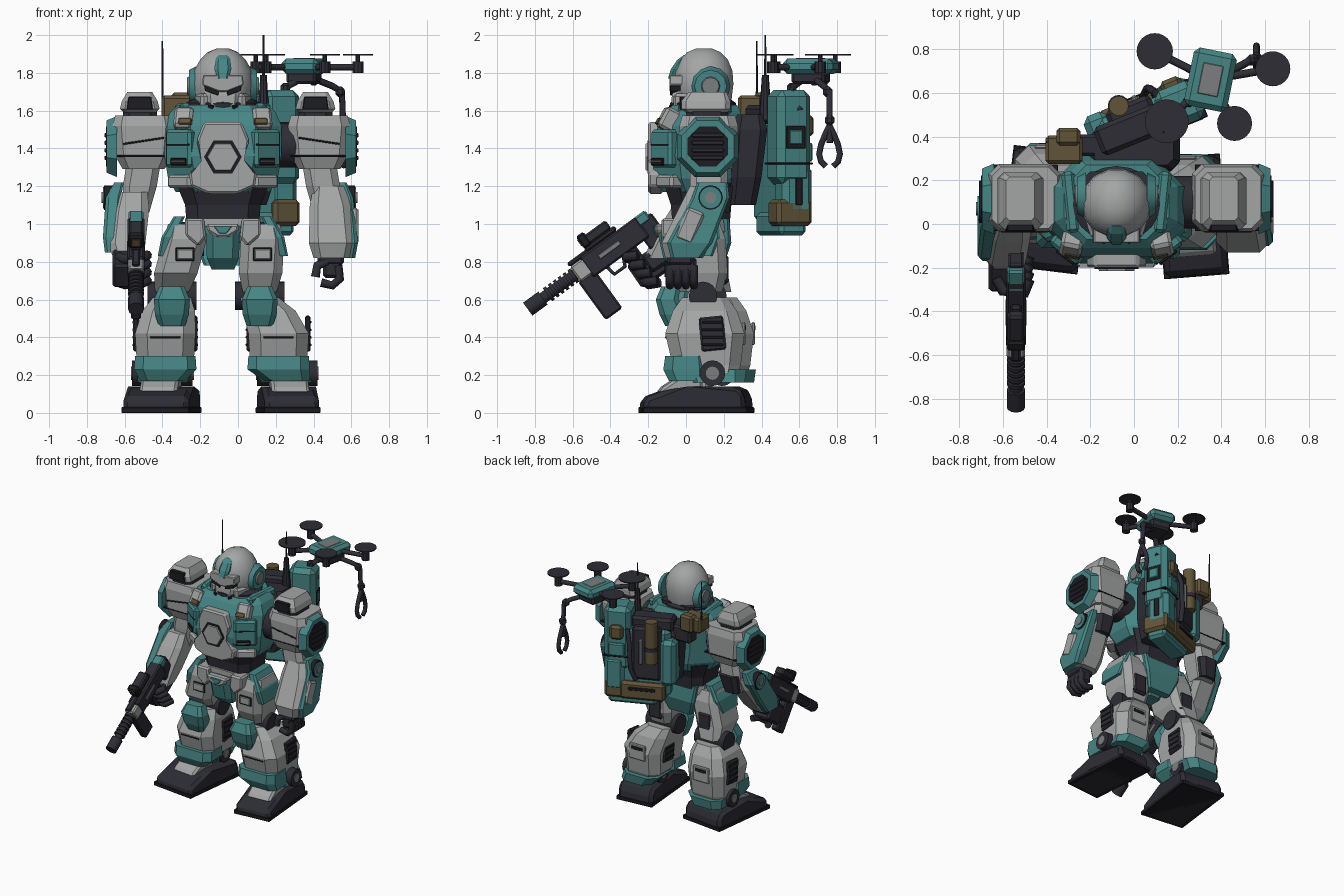
import bpy, bmesh, math
from mathutils import Vector, Matrix, Euler

if "Cube" in bpy.data.objects:
    bpy.data.objects.remove(bpy.data.objects["Cube"])

def material(name, rgb):
    m = bpy.data.materials.new(name)
    m.diffuse_color = (*rgb, 1)
    m.use_nodes = True
    m.node_tree.nodes["Principled BSDF"].inputs["Base Color"].default_value = m.diffuse_color
    return m
GREY = material("armor grey", (.37, .38, .38))
TEAL = material("teal", (.06, .24, .235))
DARK = material("dark metal", (.026, .026, .036))
BROWN = material("olive brown", (.12, .09, .04))
MID = material("mid grey", (.2, .205, .21))
BLACK = material("seam black", (.012, .012, .016))

def finish(name, bm, mat, smooth=False):
    bmesh.ops.recalc_face_normals(bm, faces=bm.faces)
    me = bpy.data.meshes.new(name)
    bm.to_mesh(me); bm.free()
    me.materials.append(mat)
    if smooth:
        me.shade_smooth()
        me.set_sharp_from_angle(angle=math.radians(35))
    ob = bpy.data.objects.new(name, me)
    bpy.context.collection.objects.link(ob)
    return ob

def bevel(bm, w):
    if w:
        bmesh.ops.bevel(bm, geom=bm.edges[:], offset=w, segments=1, affect='EDGES')

def box(name, mat, loc, size, rot=(0, 0, 0), bev=.015):
    bm = bmesh.new()
    bmesh.ops.create_cube(bm, size=1)
    bmesh.ops.scale(bm, vec=size, verts=bm.verts)
    bevel(bm, min(bev, min(size) * .3))
    bmesh.ops.transform(bm, verts=bm.verts, matrix=Matrix.Translation(loc) @ Euler(rot).to_matrix().to_4x4())
    return finish(name, bm, mat)

def cyl(name, mat, a, b, r, r2=None, n=16, spin=0):
    a, b = Vector(a), Vector(b)
    bm = bmesh.new()
    bmesh.ops.create_cone(bm, cap_ends=True, segments=n, radius1=r, radius2=r if r2 is None else r2, depth=(b - a).length)
    q = (b - a).to_track_quat('Z', 'Y').to_matrix().to_4x4()
    bmesh.ops.transform(bm, verts=bm.verts, matrix=Matrix.Translation((a + b) / 2) @ q @ Matrix.Rotation(spin, 4, 'Z'))
    return finish(name, bm, mat, n > 10)

def loft(name, mat, secs, c=.4, n=8):
    """Stack of rings (z, x, y, half_x, half_y): chamfered rectangles, or ellipses if n > 8."""
    bm, rings = bmesh.new(), []
    for z, x, y, hx, hy in secs:
        ch = c * min(hx, hy)
        if n == 8:
            p = [(hx, ch - hy), (hx, hy - ch), (hx - ch, hy), (ch - hx, hy), (-hx, hy - ch), (-hx, ch - hy), (ch - hx, -hy), (hx - ch, -hy)]
        else:
            p = [(hx * math.cos(2 * math.pi * i / n), hy * math.sin(2 * math.pi * i / n)) for i in range(n)]
        rings.append([bm.verts.new((x + u, y + v, z)) for u, v in p])
    for a, b in zip(rings, rings[1:]):
        for i in range(n):
            bm.faces.new((a[i], a[(i + 1) % n], b[(i + 1) % n], b[i]))
    bm.faces.new(rings[0]); bm.faces.new(rings[-1])
    return finish(name, bm, mat, n > 8)

def prism(name, mat, pts, d0, d1, axis='y', bev=.012, yaw=0):
    """Extrude an (x,z) outline along y, or a (y,z) outline along x."""
    f = (lambda u, v, d: (u, d, v)) if axis == 'y' else (lambda u, v, d: (d, u, v))
    bm = bmesh.new()
    a = [bm.verts.new(f(u, v, d0)) for u, v in pts]
    b = [bm.verts.new(f(u, v, d1)) for u, v in pts]
    bm.faces.new(a); bm.faces.new(b)
    for i in range(len(pts)):
        j = (i + 1) % len(pts)
        bm.faces.new((a[i], a[j], b[j], b[i]))
    bevel(bm, bev)
    if yaw:
        bmesh.ops.rotate(bm, verts=bm.verts, cent=((d0 + d1) / 2, .1, 0), matrix=Matrix.Rotation(yaw, 3, 'Z'))
    return finish(name, bm, mat)

def tube(name, mat, pts, r):
    cu = bpy.data.curves.new(name, 'CURVE')
    cu.dimensions, cu.bevel_depth, cu.bevel_resolution, cu.use_fill_caps = '3D', r, 2, True
    sp = cu.splines.new('POLY')
    sp.points.add(len(pts) - 1)
    for p, q in zip(sp.points, pts):
        p.co = (*q, 1)
    cu.materials.append(mat)
    bpy.context.collection.objects.link(bpy.data.objects.new(name, cu))

CX = -.08                                    # body centre line
def mir(s, pts): return [(CX + s * u, v) for u, v in pts]
def sym(half): return mir(1, half) + mir(-1, half[::-1])

# Torso
loft("waist", DARK, [(.98, CX, .08, .19, .15), (1.1, CX, .08, .2, .16), (1.22, CX, .08, .25, .2)])
loft("chest", TEAL, [(1.17, CX, .08, .25, .2), (1.24, CX, .07, .29, .235), (1.36, CX, .06, .31, .24), (1.52, CX, .08, .31, .23), (1.59, CX, .09, .28, .2), (1.63, CX, .1, .24, .17)], c=.6)
loft("neck", DARK, [(1.55, CX, .09, .2, .17), (1.64, CX, .09, .2, .175), (1.67, CX, .09, .14, .13)], n=20)
prism("breast_plate", GREY, sym([(.1, 1.54), (.14, 1.44), (.1, 1.33), (.18, 1.27), (.17, 1.2), (.08, 1.16)]), -.2, -.12)
cyl("chest_hexagon_rim", BLACK, (CX, -.18, 1.355), (CX, -.205, 1.355), .1, n=6, spin=math.pi / 6)
cyl("chest_hexagon", GREY, (CX, -.18, 1.355), (CX, -.215, 1.355), .092, .08, n=6, spin=math.pi / 6)
loft("back_harness", DARK, [(1.1, 0, .3, .15, .07), (1.25, 0, .32, .2, .08), (1.5, 0, .34, .21, .09), (1.58, 0, .34, .18, .07)])
for s in (-1, 1):
    box("chest_side_plate", TEAL, (CX + s * .225, -.115, 1.4), (.17, .06, .2), (0, 0, s * .66))
    box("chest_vent", BLACK, (CX + s * .225, -.138, 1.33), (.1, .05, .04), (0, 0, s * .66), .005)
    box("chest_vent_bar", MID, (CX + s * .225, -.143, 1.33), (.09, .05, .01), (0, 0, s * .66), .002)
    box("chest_plate_seam", BLACK, (CX + s * .225, -.121, 1.42), (.15, .053, .01), (0, 0, s * .66), .002)
    box("lower_rib", GREY, (CX + s * .21, -.08, 1.225), (.15, .1, .07), (0, 0, s * .6))
    box("shoulder_strap", GREY, (CX + s * .2, -.07, 1.54), (.1, .14, .12), (-.5, 0, s * .2))
    box("strap_slot", BROWN, (CX + s * .2, -.139, 1.54), (.07, .03, .035), (-.5, 0, s * .2), .004)
    box("collar", TEAL, (CX + s * .21, .1, 1.61), (.06, .28, .06), (0, 0, -s * .1))
    loft("hip_skirt", TEAL, [(.83, CX + s * .32, .04, .025, .1), (.93, CX + s * .29, .05, .035, .13), (1.04, CX + s * .23, .06, .03, .11)])
    prism("front_skirt", GREY, mir(s, [(.1, 1.03), (.2, 1.03), (.2, .94), (.13, .88), (.09, .93)]), -.13, -.03)
    cyl("hip_joint", DARK, (CX + s * .1, .07, .92), (CX + s * .26, .07, .92), .09)

# Pelvis
loft("belt", GREY, [(.9, CX, .08, .13, .12), (.96, CX, .07, .2, .16), (1.03, CX, .07, .2, .16)])
loft("crotch_guard", TEAL, [(.76, CX, .04, .06, .1), (.82, CX, .02, .085, .14), (.95, CX, .0, .09, .15), (.99, CX, .0, .1, .14)])
loft("rear_skirt", TEAL, [(.78, CX, .17, .1, .03), (.9, CX, .2, .15, .04), (1.03, CX, .2, .17, .03)])
prism("buckle", GREY, sym([(.09, 1.0), (.08, .96), (.03, .93)]), -.165, -.1)
prism("buckle_gem", TEAL, sym([(.05, .99), (.02, .95)]), -.172, -.15, bev=.003)

# Head
HY = .095
loft("helmet", GREY, [(1.57, CX, HY + .02, .11, .11), (1.66, CX, HY, .155, .15), (1.74, CX, HY, .165, .16), (1.81, CX, HY, .155, .155), (1.87, CX, HY, .12, .13), (1.91, CX, HY, .08, .09), (1.93, CX, HY, .03, .04)], n=14)
loft("face_mask", GREY, [(1.52, CX, .0, .06, .06), (1.6, CX, .0, .09, .08), (1.68, CX, .01, .1, .085), (1.74, CX, .03, .09, .09)])
prism("brow", GREY, sym([(.105, 1.79), (.11, 1.735), (.02, 1.7)]), -.088, .0, bev=.006)
for s in (-1, 1):
    x = CX + s * .14
    prism("eye_slot", BLACK, mir(s, [(.02, 1.705), (.1, 1.735), (.095, 1.705), (.025, 1.68)]), -.084, -.02, bev=.002)
    cyl("ear_disc", TEAL, (x, .13, 1.73), (x + s * .04, .13, 1.73), .105, .085, 12)
    cyl("ear_cap", MID, (x + s * .03, .13, 1.73), (x + s * .05, .13, 1.73), .055, .045, 12)
    box("cheek_guard", GREY, (CX + s * .11, .0, 1.62), (.05, .13, .14), (0, 0, -s * .3))
    box("cheek_vent", BLACK, (CX + s * .062, -.073, 1.6), (.03, .03, .06), (0, 0, s * .4), .004)
loft("crest", TEAL, [(1.77, CX, -.05, .03, .045), (1.82, CX, -.03, .045, .05), (1.87, CX, .0, .04, .045), (1.895, CX, .02, .03, .03)])
loft("neck_guard", DARK, [(1.56, CX, .18, .13, .06), (1.66, CX, .19, .14, .05)])

# Shoulders, with vents on the outside and pods on top
for s, x in ((-1, -.5), (1, .43)):
    loft("shoulder_armor", GREY, [(1.29, x, .12, .11, .12), (1.36, x, .12, .15, .15), (1.52, x, .12, .165, .155), (1.575, x, .12, .15, .14)], c=.3)
    cyl("shoulder_joint", DARK, (CX + s * .25, .1, 1.42), (x, .1, 1.42), .12)
    box("shoulder_seam", BLACK, (x, -.033, 1.44), (.22, .01, .01), (0, .15 * s, 0), .002)
    box("shoulder_base_seam", BLACK, (x, .12, 1.36), (.303, .303, .01), bev=.002)
    X = x + s * .14
    cyl("shoulder_shield", TEAL, (X, .115, 1.41), (X + s * .055, .115, 1.41), .175, .15, 8, math.pi / 8)
    cyl("shoulder_vent", BLACK, (X + s * .04, .115, 1.41), (X + s * .059, .115, 1.41), .115, n=8, spin=math.pi / 8)
    for k in range(4):
        box("vent_slat", DARK, (X + s * .06, .115, 1.35 + k * .04), (.016, .17, .022), bev=.004)
    loft("pod_mount", DARK, [(1.56, x - .02, .11, .09, .11), (1.61, x - .02, .11, .09, .11)])
    loft("shoulder_pod", GREY, [(1.59, x - .02, .11, .085, .11), (1.61, x - .02, .105, .105, .13), (1.65, x - .02, .105, .095, .13), (1.7, x - .02, .115, .065, .1)], c=.25)
    prism("pod_window", BLACK, [(x - .09, 1.605), (x + .05, 1.605), (x + .04, 1.675), (x - .08, 1.675)], -.034, .02, bev=.004)

# Arms
def arm(side, ua, fore, plate, s):
    loft(side + "_upper_arm", GREY, ua)
    loft(side + "_elbow", DARK, [(z, x, y + .03, hx * .9, hy) for z, x, y, hx, hy in ua[:2]])
    loft(side + "_forearm", GREY, fore)
    loft(side + "_forearm_plate", TEAL, plate)
    z, x, y, hx, hy = plate[-2]
    cyl(side + "_elbow_rim", BLACK, (x, y, z), (x + s * (hx + .01), y, z), .065)
    cyl(side + "_elbow_disc", TEAL, (x, y, z), (x + s * (hx + .016), y, z), .057)
    cyl(side + "_elbow_bolt", MID, (x, y, z), (x + s * (hx + .022), y, z), .03)
arm("right", [(1.06, -.54, .11, .07, .08), (1.2, -.52, .12, .09, .1), (1.32, -.5, .12, .09, .1)],
    [(.82, -.58, -.14, .08, .08), (.9, -.59, -.08, .1, .11), (1.08, -.57, .04, .1, .12), (1.17, -.56, .09, .08, .1)],
    [(.85, -.67, -.1, .035, .07), (.93, -.675, -.06, .04, .1), (1.14, -.66, .07, .04, .1), (1.22, -.63, .1, .025, .07)], -1)
arm("left", [(1.06, .47, .12, .07, .08), (1.2, .45, .12, .09, .1), (1.32, .43, .12, .09, .1)],
    [(.82, .5, -.01, .1, .1), (.9, .5, .0, .125, .13), (1.1, .49, .09, .11, .12), (1.2, .48, .12, .08, .1)],
    [(.82, .58, .0, .04, .08), (.9, .59, .02, .045, .12), (1.14, .575, .13, .035, .1), (1.22, .55, .14, .025, .08)], 1)
box("left_forearm_panel", GREY, (.615, .02, .99), (.045, .1, .18), (-.4, 0, 0))
box("left_cuff", DARK, (.49, -.03, .82), (.14, .14, .08))
box("left_palm", DARK, (.5, -.02, .77), (.1, .15, .11))
for k in range(4):
    y = -.085 + k * .042
    tube("left_finger", DARK, [(.53, y, .78), (.54, y, .71), (.5, y, .675), (.44, y, .69)], .023)
tube("left_thumb", DARK, [(.47, -.08, .8), (.42, -.09, .78), (.41, -.09, .72)], .024)
box("right_cuff", DARK, (-.58, -.15, .82), (.15, .14, .1), (.6, 0, 0))
box("right_wrist_band", BROWN, (-.6, -.12, .86), (.13, .16, .06), (.6, 0, 0))
box("right_palm", DARK, (-.6, -.2, .77), (.13, .18, .15), (.6, 0, 0))
for k in range(4):
    tube("right_finger", DARK, [(-.63, -.14 - k * .035, .69 + k * .045), (-.6, -.2 - k * .035, .68 + k * .045), (-.5, -.21 - k * .035, .69 + k * .045), (-.48, -.15 - k * .035, .7 + k * .045)], .026)

# Rifle: local a runs back from the muzzle, b is up
GA, GX = math.radians(36), -.54
def G(a, b, x=GX):
    return (x, -.83 + a * math.cos(GA) - b * math.sin(GA), .555 + a * math.sin(GA) + b * math.cos(GA))
def gbox(name, mat, a0, a1, b0, b1, w):
    box("rifle_" + name, mat, G((a0 + a1) / 2, (b0 + b1) / 2), (w, a1 - a0, b1 - b0), (GA, 0, 0), .01)
cyl("rifle_barrel", DARK, G(0, 0), G(.34, 0), .03)
cyl("rifle_muzzle", DARK, G(-.01, 0), G(.09, 0), .042, n=12)
for k in range(6):
    cyl("rifle_ring", DARK, G(.12 + k * .032, 0), G(.138 + k * .032, 0), .042, n=12)
for part in (("handguard", GREY, .3, .4, -.05, .05, .085), ("receiver", DARK, .37, .74, -.07, .06, .09), ("magazine", DARK, .29, .40, -.29, -.04, .055),
             ("sight_mount", DARK, .42, .62, .06, .09, .05), ("sight", DARK, .43, .6, .085, .14, .075), ("sight_front", BLACK, .42, .47, .08, .16, .085),
             ("stock", DARK, .7, .82, -.13, .03, .07), ("stock_cap", TEAL, .68, .8, .0, .06, .08), ("grip", DARK, .58, .65, -.22, -.05, .06),
             ("receiver_panel", MID, .45, .6, -.02, .02, .096), ("fore_rail", DARK, .3, .45, .05, .075, .04), ("sight_lens", BROWN, .416, .43, .1, .145, .05)):
    gbox(*part)
tube("trigger_guard", DARK, [G(.46, -.06), G(.47, -.12), G(.54, -.12), G(.57, -.06)], .01)

# Legs
def leg(side, hx, kx, sx, fx, dy, w, yaw):
    Y = .1 + dy
    loft(side + "_thigh", GREY, [(.64, kx, .08 + dy, .09, .11), (.74, kx * .7 + hx * .3, .07, .115, .15), (.92, hx, .06, .115, .15), (1.0, hx, .06, .09, .12)])
    box(side + "_thigh_frame", BLACK, (hx, -.09, .84), (.1, .012, .07), bev=.003)
    box(side + "_thigh_panel", GREY, (hx, -.093, .84), (.085, .016, .055), bev=.004)
    box(side + "_thigh_back", DARK, (kx * .5 + hx * .5, .2, .76), (.12, .05, .16))
    cyl(side + "_knee_joint", DARK, (kx - .13, .09 + dy, .62), (kx + .13, .09 + dy, .62), .075)
    loft(side + "_shin", GREY, [(.17, fx, Y + .02, .12, .14), (.25, sx, Y + .01, .15, .18), (.42, sx, Y, .16, .21), (.54, (sx + kx) / 2, Y, .14, .17), (.61, kx, Y, .1, .12)])
    loft(side + "_knee_pad", TEAL, [(.46, kx, -.05 + dy, .07, .06), (.52, kx, -.07 + dy, .09, .07), (.6, kx, -.1 + dy, .095, .06), (.67, kx, -.08 + dy, .065, .05)])
    box(side + "_shin_seam", BLACK, (sx, Y - .205, .4), (.16, .01, .01), bev=.002)
    for t in (-1, 1):                        # side vents and ankle discs
        box(side + "_shin_vent", DARK, (sx + t * .155, Y + .04, .42), (.03, .13, .18), (.1, 0, 0))
        for k in range(4):
            box(side + "_vent_slat", BLACK, (sx + t * .168, Y + .04, .36 + k * .04), (.012, .11, .014), bev=.003)
        cyl(side + "_ankle_disc", DARK, (fx, Y + .04, .21), (fx + t * .16, Y + .04, .21), .068)
        cyl(side + "_ankle_bolt", MID, (fx, Y + .04, .21), (fx + t * .166, Y + .04, .21), .035)
    box(side + "_calf_panel", GREY, (sx, Y + .205, .42), (.14, .02, .12), bev=.006)
    box(side + "_calf_slot", BLACK, (sx, Y + .212, .45), (.1, .012, .025), bev=.002)
    loft(side + "_ankle_guard", TEAL, [(.17, fx, .01 + dy, .12, .1), (.23, sx, .0 + dy, .165, .12), (.3, sx, .0 + dy, .16, .11)])
    loft(side + "_heel_guard", TEAL, [(.16, fx, Y + .06, .13, .15), (.23, sx, Y + .05, .15, .17)])
    foot = [(-.24, .0), (-.23, .08), (-.12, .12), (.0, .14), (.26, .14), (.3, .1), (.31, .0)]
    prism(side + "_foot", DARK, [(y + dy * .6, z) for y, z in foot], fx - w, fx + w, 'x', .025, yaw)
    prism(side + "_sole", BLACK, [(y + dy * .6, z) for y, z in ((-.242, 0), (-.242, .03), (.312, .03), (.312, 0))], fx - w - .005, fx + w + .005, 'x', .003, yaw)
    prism(side + "_instep", GREY, [(y + dy, z) for y, z in ((-.15, .1), (-.14, .13), (.0, .22), (.08, .22), (.08, .1))], fx - .1, fx + .1, 'x', .015, yaw)
leg("right", -.28, -.35, -.385, -.4, .05, .175, -.12)
leg("left", .13, .115, .215, .26, .0, .145, .08)

# Backpack, turned about z: local u across, v back
PY = math.radians(22)
def pbox(name, mat, u, v, z, du, dv, dz, bev=.02):
    box(name, mat, (.05 + u * math.cos(PY) - v * math.sin(PY), .48 + u * math.sin(PY) + v * math.cos(PY), z), (du, dv, dz), (0, 0, PY), bev)
for part in (("pack_body", TEAL, .02, .01, 1.28, .48, .13, .56, .04), ("pack_base", TEAL, .06, 0, 1.0, .36, .15, .12), ("pack_tower", TEAL, .17, 0, 1.46, .2, .19, .5, .035),
             ("pack_lower_module", TEAL, .19, .02, 1.18, .15, .17, .26, .03), ("pack_recess", DARK, -.05, .05, 1.36, .22, .1, .42),
             ("pack_left_module", TEAL, -.21, .03, 1.3, .12, .16, .36, .03), ("pack_top_frame", DARK, -.08, -.02, 1.58, .32, .14, .1),
             ("pack_pouch", BROWN, -.02, .06, 1.06, .34, .1, .14), ("pack_side_pouch", BROWN, .19, 0, 1.06, .15, .2, .14),
             ("pouch_slot", BLACK, -.02, .11, 1.08, .2, .012, .025), ("pack_patch", BROWN, .17, .1, 1.52, .1, .06, .11),
             ("pack_window", BLACK, .267, .0, 1.46, .012, .11, .12), ("pack_window_lid", TEAL, .27, .0, 1.46, .016, .075, .075),
             ("pack_side_slot", BLACK, .262, .02, 1.19, .012, .04, .18), ("pack_handle", MID, -.01, .1, 1.38, .03, .04, .2),
             ("pack_panel", TEAL, .17, .1, 1.38, .12, .03, .1), ("pack_seam", BLACK, .17, .0, 1.32, .205, .195, .012)):
    pbox(*part)
cyl("pack_canister", BROWN, (-.07, .54, 1.3), (-.07, .54, 1.63), .045)
cyl("canister_cap", DARK, (-.07, .54, 1.4), (-.07, .54, 1.43), .05)
tube("pack_hose", DARK, [(.1, .6, 1.55), (.07, .62, 1.45), (.06, .62, 1.25), (.04, .58, 1.15)], .018)
box("ammo_box", BROWN, (-.32, .34, 1.62), (.17, .13, .12))
box("ammo_box_lid", BROWN, (-.3, .4, 1.63), (.11, .08, .13))
box("ammo_bracket", DARK, (-.22, .36, 1.52), (.2, .1, .12))

# Antennas
cyl("right_antenna", DARK, (-.4, .375, 1.66), (-.4, .375, 1.97), .006, .004, 8)
cyl("left_antenna_base", DARK, (.135, .42, 1.55), (.135, .42, 1.79), .035, .018, 10)
cyl("left_antenna", DARK, (.135, .42, 1.78), (.135, .42, 2.0), .007, .004, 8)

# Drone with four rotors and a hanging claw
box("drone_body", TEAL, (.35, .66, 1.835), (.2, .27, .08), (0, 0, -.2), .025)
box("drone_top", MID, (.35, .66, 1.868), (.1, .15, .02), (0, 0, -.2))
box("drone_belly", DARK, (.35, .66, 1.775), (.16, .18, .07), (0, 0, -.2))
for x, y, r in ((.095, .79, .083), (.635, .71, .08), (.46, .46, .08), (.15, .47, .1)):
    tube("drone_arm", DARK, [(.35 + (x - .35) * .3, .66 + (y - .66) * .3, 1.83), (x, y, 1.83)], .018)
    cyl("rotor_motor", DARK, (x, y, 1.8), (x, y, 1.86), .03, n=10)
    cyl("rotor_shaft", DARK, (x, y, 1.86), (x, y, 1.9), .012, n=8)
    cyl("rotor_disc", DARK, (x, y, 1.893), (x, y, 1.901), r, n=24)
tube("claw_arm", DARK, [(.4, .68, 1.77), (.5, .73, 1.73), (.55, .76, 1.7), (.56, .76, 1.43)], .018)
tube("dock_arm", DARK, [(.33, .62, 1.77), (.25, .56, 1.72), (.28, .6, 1.6)], .022)
for p in ((.4, .68, 1.76), (.54, .75, 1.7), (.56, .76, 1.55), (.25, .56, 1.72)):
    box("arm_knuckle", DARK, p, (.05, .05, .055))
for s in (-1, 1):
    tube("claw_finger", DARK, [(.56, .76 + s * k, z) for k, z in ((.0, 1.52), (.02, 1.48), (.045, 1.42), (.055, 1.37), (.045, 1.33), (.02, 1.305))], .016)
